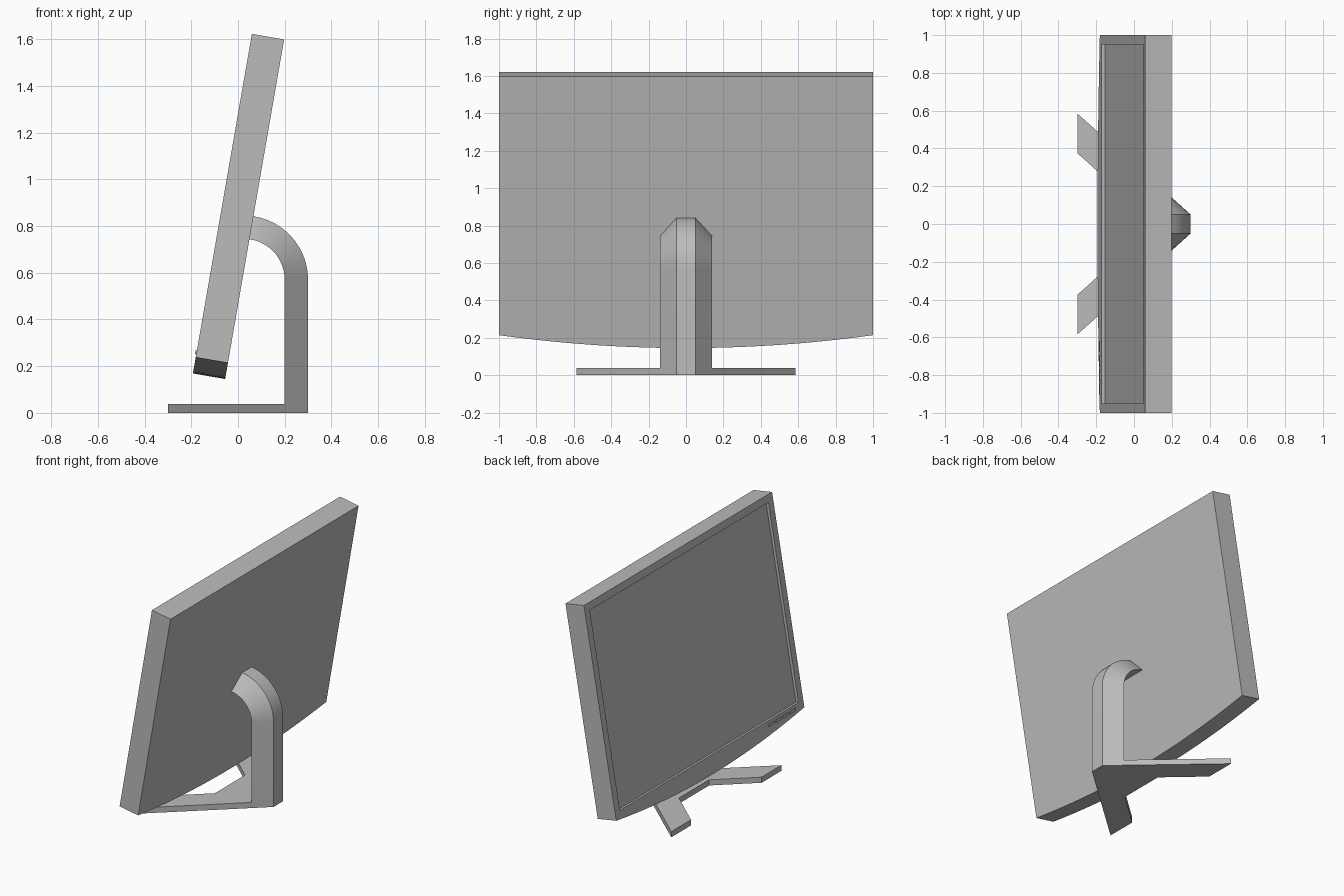
import bpy, bmesh, math
from mathutils import Vector

cube = bpy.data.objects.get("Cube")
if cube:
    bpy.data.objects.remove(cube, do_unlink=True)

grey = bpy.data.materials.new("plain grey")
grey.use_nodes = True
grey.diffuse_color = (0.5, 0.5, 0.5, 1)
grey.node_tree.nodes["Principled BSDF"].inputs["Base Color"].default_value = (0.5, 0.5, 0.5, 1)


def finish(bm, name):
    """Turn a bmesh into a named, shaded object."""
    bmesh.ops.recalc_face_normals(bm, faces=bm.faces)
    mesh = bpy.data.meshes.new(name)
    bm.to_mesh(mesh)
    bm.free()
    mesh.materials.append(grey)
    obj = bpy.data.objects.new(name, mesh)
    bpy.context.collection.objects.link(obj)
    bpy.ops.object.select_all(action="DESELECT")
    obj.select_set(True)
    bpy.context.view_layer.objects.active = obj
    bpy.ops.object.shade_smooth_by_angle(angle=math.radians(30))
    return obj


def bridge(bm, a, b):
    """Join two equal closed rings of vertices with quads."""
    for i in range(len(a)):
        j = (i + 1) % len(a)
        bm.faces.new((a[i], a[j], b[j], b[i]))


def loft(name, rings):
    """Solid through a list of equal rings, capped at both ends."""
    bm = bmesh.new()
    loops = [[bm.verts.new(p) for p in ring] for ring in rings]
    for a, b in zip(loops, loops[1:]):
        bridge(bm, a, b)
    bm.faces.new(loops[0])
    bm.faces.new(loops[-1])
    return finish(bm, name)


# Tilted panel frame: y across, v up the panel, w out towards the screen side
TILT = math.radians(9.85)
UP = Vector((math.sin(TILT), 0, math.cos(TILT)))
OUT = Vector((-math.cos(TILT), 0, math.sin(TILT)))
ORIGIN = Vector((-0.055, 0, 0.145))
THICK, HEIGHT, BOW = 0.14, 1.475, 0.07


def on_panel(y, v, w):
    return ORIGIN + Vector((0, y, 0)) + UP * v + OUT * w


# Monitor casing with bowed lower edge and a recessed screen
STEPS = 20
outline = [(-1 + 2 * i / STEPS, BOW * (-1 + 2 * i / STEPS) ** 2) for i in range(STEPS + 1)]
outline += [(1, HEIGHT), (-1, HEIGHT)]
opening = [(-0.95, 0.12), (0.95, 0.12), (0.95, HEIGHT - 0.05), (-0.95, HEIGHT - 0.05)]

bm = bmesh.new()
back = [bm.verts.new(on_panel(y, v, 0)) for y, v in outline]
front = [bm.verts.new(on_panel(y, v, THICK)) for y, v in outline]
rim = [bm.verts.new(on_panel(y, v, THICK)) for y, v in opening]
screen = [bm.verts.new(on_panel(y, v, THICK - 0.019)) for y, v in opening]
bm.faces.new(back)
bridge(bm, back, front)
bridge(bm, rim, screen)
bm.faces.new(screen)
# Bezel: bottom, right, top and left strips around the opening
bm.faces.new(front[:STEPS + 1] + [rim[1], rim[0]])
corners = [front[STEPS], front[STEPS + 1], front[STEPS + 2], front[0]]
for i in range(3):
    bm.faces.new((corners[i], corners[i + 1], rim[(i + 2) % 4], rim[i + 1]))
finish(bm, "monitor_casing")

# Row of small buttons under the screen
for i in range(4):
    y = -0.65 - 0.075 * i
    rect = [(y - 0.028, 0.083), (y + 0.028, 0.083), (y + 0.028, 0.1), (y - 0.028, 0.1)]
    loft(f"button_{i + 1}", [[on_panel(a, b, w) for a, b in rect]
                             for w in (THICK - 0.005, THICK + 0.006)])

# Neck: trapezoid section rising, then bending forward into the casing
CX, CZ, R_IN, R_OUT = 0.025, 0.57, 0.175, 0.275
section = [(R_IN, -0.14), (R_OUT, -0.05), (R_OUT, 0.05), (R_IN, 0.14)]
rings = [[Vector((CX + r, y, 0)) for r, y in section]]
for i in range(13):
    a = math.radians(90 * i / 12)
    rings.append([Vector((CX + r * math.cos(a), y, CZ + r * math.sin(a))) for r, y in section])
loft("stand_neck", rings)

# Base: flat plate with two splayed feet
half = [(0.2, 0.14), (-0.3, 0.585), (-0.3, 0.375), (-0.06, 0.16)]
plan = half + [(x, -y) for x, y in reversed(half)]
loft("stand_base", [[Vector((x, y, z)) for x, y in plan] for z in (0, 0.038)])
